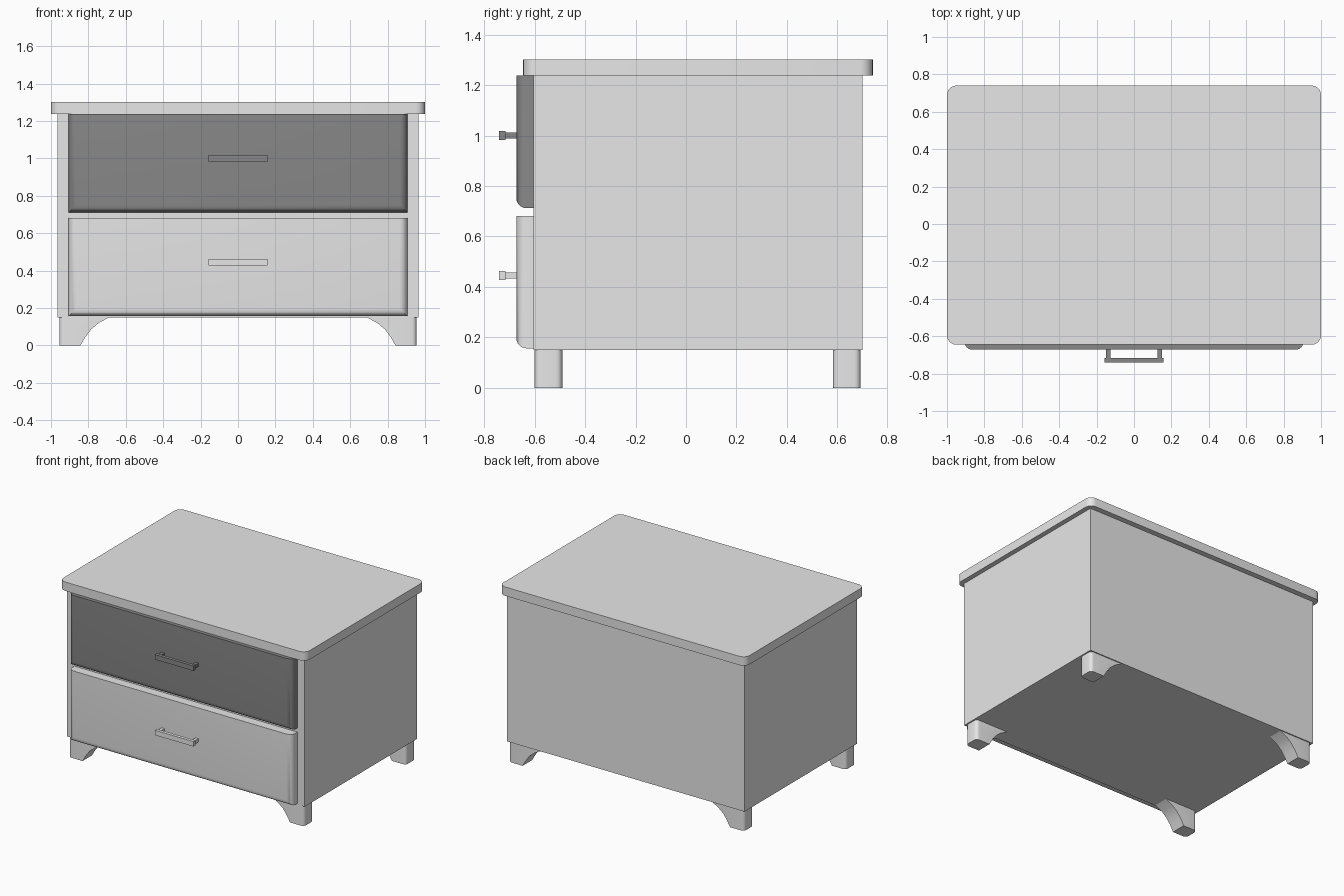
import bpy, bmesh, math
from mathutils import Vector

cube = bpy.data.objects.get("Cube")
if cube:
    bpy.data.objects.remove(cube, do_unlink=True)


def material(name, value):
    mat = bpy.data.materials.new(name)
    mat.use_nodes = True
    colour = (value, value, value, 1)
    mat.diffuse_color = colour
    mat.node_tree.nodes["Principled BSDF"].inputs["Base Color"].default_value = colour
    return mat


LIGHT = material("light grey", 0.8)
DARK = material("dark grey", 0.25)


def finish(name, bm, mat, smooth=35):
    bmesh.ops.recalc_face_normals(bm, faces=bm.faces)
    mesh = bpy.data.meshes.new(name)
    bm.to_mesh(mesh)
    bm.free()
    mesh.materials.append(mat)
    obj = bpy.data.objects.new(name, mesh)
    bpy.context.collection.objects.link(obj)
    bpy.ops.object.select_all(action="DESELECT")
    obj.select_set(True)
    bpy.context.view_layer.objects.active = obj
    bpy.ops.object.shade_smooth_by_angle(angle=math.radians(smooth))
    return obj


def add_box(bm, x, y, z):
    """Box between the (min, max) pairs on each axis."""
    verts = bmesh.ops.create_cube(bm, size=1)["verts"]
    for v in verts:
        v.co = Vector([a + (b - a) * (c + 0.5) for c, (a, b) in zip(v.co, (x, y, z))])


def bevel(bm, rule, radius, segments):
    edges = [e for e in bm.edges if rule(*(v.co for v in e.verts))]
    bmesh.ops.bevel(bm, geom=edges, offset=radius, segments=segments,
                    profile=0.5, affect="EDGES")


def upright(a, b):
    return abs(a.x - b.x) < 0.001 and abs(a.y - b.y) < 0.001


# Cabinet body
bm = bmesh.new()
add_box(bm, (-0.965, 0.965), (-0.605, 0.70), (0.15, 1.237))
finish("cabinet_body", bm, LIGHT)

# Table top with rounded corners
bm = bmesh.new()
add_box(bm, (-1, 1), (-0.645, 0.74), (1.237, 1.302))
bevel(bm, upright, 0.05, 6)
finish("table_top", bm, LIGHT)


# Drawer front, rounded at the sides and bottom, with its handle
def drawer(prefix, low, mat):
    high, front = low + 0.525, -0.672
    bm = bmesh.new()
    add_box(bm, (-0.905, 0.905), (front, -0.605), (low, high))

    def rounded(a, b):
        return max(a.y, b.y) < front + 0.001 and min(a.z, b.z) < high - 0.001
    bevel(bm, rounded, 0.04, 6)
    finish(prefix + "_drawer", bm, mat)

    grip = low + 0.288
    bm = bmesh.new()
    add_box(bm, (-0.157, 0.157), (-0.74, -0.716), (grip - 0.018, grip + 0.018))
    for side in (-1, 1):
        x = side * 0.138
        add_box(bm, (x - 0.012, x + 0.012), (-0.717, -0.668), (grip - 0.012, grip + 0.012))
    finish(prefix + "_handle", bm, mat)


drawer("upper", 0.712, DARK)
drawer("lower", 0.157, LIGHT)

# Bracket feet: flared profile extruded front to back
PROFILE = [(0.955, 0), (0.955, 0.15), (0.69, 0.15), (0.745, 0.12),
           (0.785, 0.087), (0.815, 0.047), (0.842, 0)]


def foot(name, side, back):
    bm = bmesh.new()
    face = bm.faces.new([bm.verts.new((side * x, back - 0.11, z)) for x, z in PROFILE])
    extruded = bmesh.ops.extrude_face_region(bm, geom=[face])["geom"]
    bmesh.ops.translate(bm, vec=(0, 0.11, 0),
                        verts=[v for v in extruded if isinstance(v, bmesh.types.BMVert)])
    bevel(bm, upright, 0.025, 5)
    finish(name, bm, LIGHT)


for place, back in (("front", -0.49), ("back", 0.692)):
    for hand, side in (("left", 1), ("right", -1)):
        foot(f"{place}_{hand}_foot", side, back)
